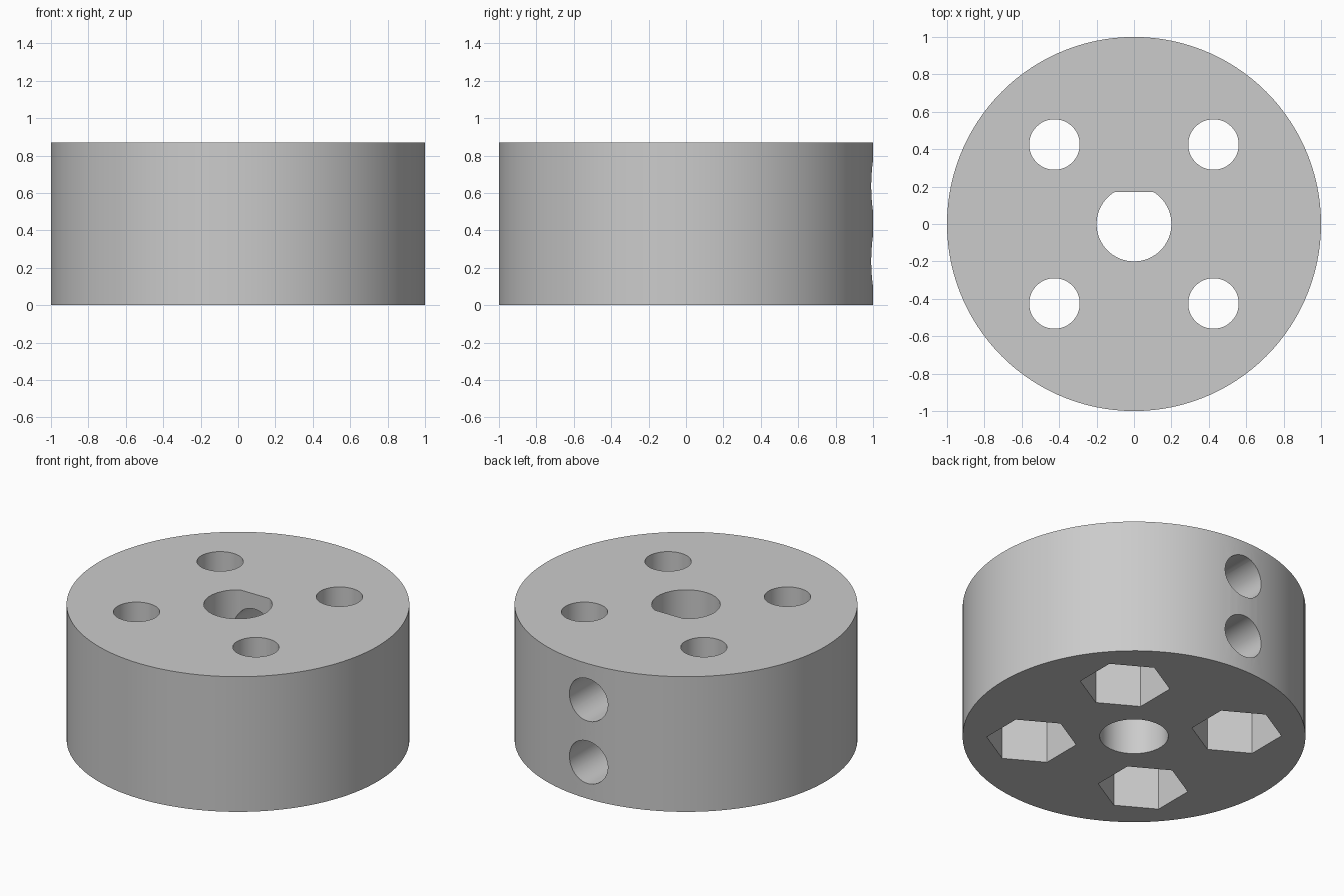
import bpy
import math

cube = bpy.data.objects.get("Cube")
if cube:
    bpy.data.objects.remove(cube, do_unlink=True)

HEIGHT = 0.87
FLAT_Y, FLAT_START = 0.17, 0.2
BOLT_OFFSET, NUT_DEPTH = 0.425, 0.45

grey = bpy.data.materials.new("plain grey")
grey.use_nodes = True
colour = (0.6, 0.6, 0.6, 1)
grey.diffuse_color = colour
grey.node_tree.nodes["Principled BSDF"].inputs["Base Color"].default_value = colour


def cylinder(name, radius, bottom, top, x=0, y=0, sides=64, turn=0):
    """Upright prism between two heights."""
    bpy.ops.mesh.primitive_cylinder_add(
        vertices=sides, radius=radius, depth=top - bottom,
        location=(x, y, (bottom + top) / 2), rotation=(0, 0, turn))
    ob = bpy.context.object
    ob.name = name
    ob.data.materials.append(grey)
    return ob


def cut(target, cutter):
    """Subtract the cutter, then discard it."""
    cutter.hide_render = True
    mod = target.modifiers.new("cut", "BOOLEAN")
    mod.operation = "DIFFERENCE"
    mod.solver = "EXACT"
    mod.object = cutter
    bpy.context.view_layer.objects.active = target
    bpy.ops.object.modifier_apply(modifier=mod.name)
    bpy.data.objects.remove(cutter, do_unlink=True)


# Hub body
hub = cylinder("hub", 1, 0, HEIGHT, sides=120)

# Shaft bore: round at the bottom, with a flat on its back wall above
bore = cylinder("bore_cutter", 0.2, -0.1, HEIGHT + 0.1)
bpy.ops.mesh.primitive_cube_add(size=1, location=(0, FLAT_Y + 0.5, FLAT_START + 0.5))
flat = bpy.context.object
flat.data.materials.append(grey)
cut(bore, flat)
cut(hub, bore)

# Four bolt holes with hexagonal nut pockets underneath
for sx in (-1, 1):
    for sy in (-1, 1):
        x, y = sx * BOLT_OFFSET, sy * BOLT_OFFSET
        cut(hub, cylinder("bolt_cutter", 0.135, 0.1, HEIGHT + 0.1, x, y, 48))
        cut(hub, cylinder("nut_cutter", 0.265, -0.1, NUT_DEPTH, x, y, 6))

# Two set screw holes from the back into the bore
for z in (0.235, 0.637):
    screw = cylinder("screw_cutter", 0.137, -0.6, 0.6, sides=48)
    screw.rotation_euler.x = math.pi / 2
    screw.location = (0, 0.6, z)
    bpy.context.view_layer.update()
    cut(hub, screw)

# Smooth round walls, crisp rims
bpy.ops.object.select_all(action="DESELECT")
hub.select_set(True)
bpy.context.view_layer.objects.active = hub
bpy.ops.object.shade_smooth_by_angle(angle=math.radians(30))
